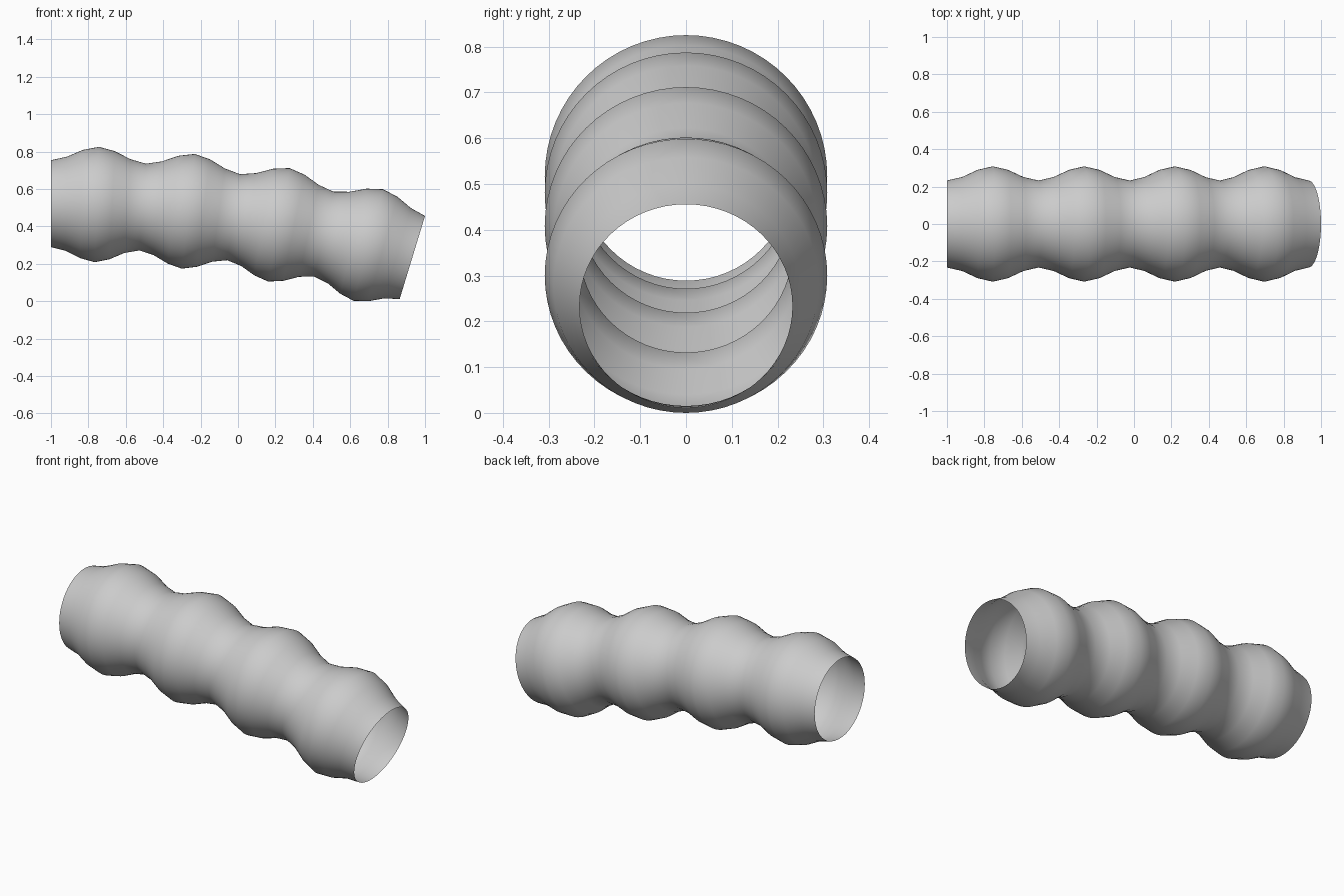
import bpy, bmesh, math

if "Cube" in bpy.data.objects:
    bpy.data.objects.remove(bpy.data.objects["Cube"])

RINGS, SIDES, BULGES = 24, 64, 4
BEND = 0.296                        # total bend angle in radians
ARC_R = 1.932 / math.sin(BEND)      # radius of the centre line arc
R_MIN, SWELL = 0.2325, 0.076

bm = bmesh.new()

# rings follow a downward-bending arc, with radius swelling as a cosine wave
rings = []
for i in range(RINGS + 1):
    t = i / RINGS
    a = BEND * t
    cx = -1 + ARC_R * math.sin(a)
    cz = -ARC_R * (1 - math.cos(a))
    r = R_MIN + SWELL * (1 - math.cos(2 * math.pi * BULGES * t)) / 2
    ring = []
    for j in range(SIDES):
        p = 2 * math.pi * j / SIDES
        u = r * math.cos(p)
        ring.append(bm.verts.new((cx + u * math.sin(a), r * math.sin(p), cz + u * math.cos(a))))
    rings.append(ring)

# open-ended skin between neighbouring rings
for a, b in zip(rings, rings[1:]):
    for j in range(SIDES):
        k = (j + 1) % SIDES
        bm.faces.new((a[j], b[j], b[k], a[k]))
bmesh.ops.recalc_face_normals(bm, faces=bm.faces)
if sum(f.normal.y * f.calc_center_median().y for f in bm.faces) < 0:
    bmesh.ops.reverse_faces(bm, faces=bm.faces)

# rest the tube on the ground
low = min(v.co.z for v in bm.verts)
for v in bm.verts:
    v.co.z -= low
for f in bm.faces:
    f.smooth = True

mesh = bpy.data.meshes.new("bulging_tube")
bm.to_mesh(mesh)
bm.free()
bpy.context.collection.objects.link(bpy.data.objects.new("bulging_tube", mesh))
